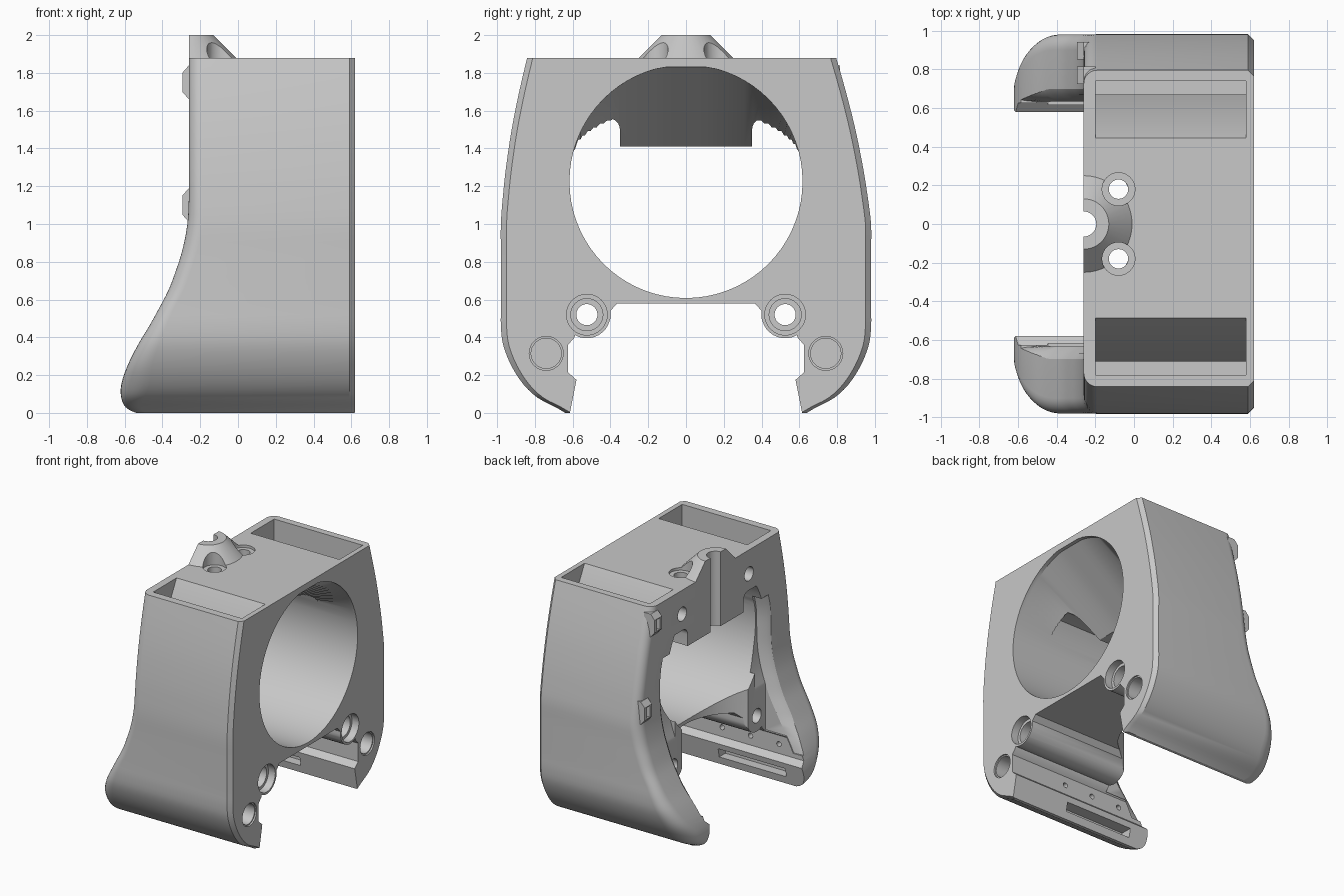
import bpy
import bmesh
from math import cos, sin, radians, sqrt

default_cube = bpy.data.objects.get("Cube")
if default_cube:
    bpy.data.objects.remove(default_cube, do_unlink=True)

material = bpy.data.materials.new("plain grey")
material.use_nodes = True
grey = (0.58, 0.58, 0.58, 1)
material.diffuse_color = grey
for node in material.node_tree.nodes:
    if node.type == 'BSDF_PRINCIPLED':
        node.inputs["Base Color"].default_value = grey


def loft(name, rings):
    """Closed solid through a list of equally long point rings."""
    bm = bmesh.new()
    layers = [[bm.verts.new(point) for point in ring] for ring in rings]
    count = len(layers[0])
    for low, high in zip(layers, layers[1:]):
        for i in range(count):
            j = (i + 1) % count
            bm.faces.new((low[i], low[j], high[j], high[i]))
    bm.faces.new(layers[0][::-1])
    bm.faces.new(layers[-1])
    bmesh.ops.recalc_face_normals(bm, faces=bm.faces[:])
    mesh = bpy.data.meshes.new(name)
    bm.to_mesh(mesh)
    bm.free()
    mesh.materials.append(material)
    part = bpy.data.objects.new(name, mesh)
    bpy.context.scene.collection.objects.link(part)
    return part


def prism(name, outline, axis, start, end):
    """Extrude a flat outline along the x, y or z axis."""
    place = {'x': lambda a, b, t: (t, a, b),
             'y': lambda a, b, t: (a, t, b),
             'z': lambda a, b, t: (a, b, t)}[axis]
    return loft(name, [[place(a, b, t) for a, b in outline] for t in (start, end)])


def arc(cx, cy, radius, start, end, steps):
    angles = [radians(start + (end - start) * i / steps) for i in range(steps + 1)]
    return [(cx + radius * cos(a), cy + radius * sin(a)) for a in angles]


def circle(cx, cy, radius, steps=32):
    return arc(cx, cy, radius, 0, 360, steps)[:-1]


def box(a, b, c, d):
    return [(a, b), (c, b), (c, d), (a, d)]


def smooth_rows(rows, steps=3):
    """Pass a smooth curve through rows of numbers."""
    padded = [rows[0]] + rows + [rows[-1]]
    result = []
    for p, q, r, s in zip(padded, padded[1:], padded[2:], padded[3:]):
        for t in (i / steps for i in range(steps)):
            result.append([b + t / 2 * (c - a + t * (2 * a - 5 * b + 4 * c - d
                                                     + t * (3 * (b - c) + d - a)))
                           for a, b, c, d in zip(p, q, r, s)])
    return result + [rows[-1]]


def activate(part):
    bpy.ops.object.select_all(action='DESELECT')
    part.select_set(True)
    bpy.context.view_layer.objects.active = part


def combine(target, tool, operation='DIFFERENCE'):
    tool.hide_render = True
    modifier = target.modifiers.new("combine", 'BOOLEAN')
    modifier.operation = operation
    modifier.solver = 'EXACT'
    modifier.object = tool
    activate(target)
    bpy.ops.object.modifier_apply(modifier=modifier.name)
    bpy.data.objects.remove(tool, do_unlink=True)


# Outer body: height, back edge, half width, back corner radius
levels = smooth_rows([
    (0, -.55, .64, .06), (.03, -.595, .69, .08), (.08, -.618, .785, .12),
    (.15, -.618, .86, .15), (.25, -.585, .925, .13), (.36, -.53, .968, .11),
    (.46, -.47, .98, .09), (.55, -.42, .98, .08), (.65, -.368, .98, .08),
    (.75, -.33, .98, .08), (.86, -.295, .98, .08), (1, -.268, .98, .08),
    (1.15, -.26, .965, .07), (1.3, -.26, .945, .07), (1.5, -.26, .91, .07),
    (1.7, -.26, .865, .07), (1.88, -.26, .818, .07)])
front_x = .62
chamfer = .03


def body_ring(z, back, width, radius):
    shift = -.023 * max(0, z - 1) / .88
    side = [(front_x, width - chamfer), (front_x - chamfer, width)]
    side += arc(back + radius, width - radius, radius, 90, 180, 8)
    outline = side + [(x, -y) for x, y in reversed(side)]
    return [(x, y + shift, z) for x, y in outline]


body = loft("shroud_body", [body_ring(*level) for level in levels])

# Half-cone bracket on the top
bracket_rings = []
for z, radius in ((1.86, .27), (2, .13)):
    bracket_rings.append([(x, y, z) for x, y in arc(-.26, 0, radius, -90, 90, 24)])
combine(body, loft("top_bracket", bracket_rings), 'UNION')

# Funnel: round inlet with a ceiling sloping down to the back
hole_z = 1.225
hole_radius = .617
funnel_rings = []
for x, ceiling in ((front_x + .01, 1.83), (front_x - .03, 1.83), (.03, 1.41), (-.35, 1.41)):
    funnel_rings.append([(x, y, min(z, ceiling))
                         for y, z in circle(0, hole_z, hole_radius, 72)])
combine(body, loft("funnel_cutter", funnel_rings))

# Rounded notches either side of the central back wall
for side in (1, -1):
    notch = arc(0, hole_z, .612, 5, 33, 8) + arc(.41, 1.5, .06, 90, 180, 6)
    notch = [(side * y, z) for y, z in notch + [(.35, 1.28)]]
    combine(body, prism("notch_cutter", notch, 'x', -.4, .3))

# Channel between the arms, below the funnel
half = [(.62, -.1), (.615, 0), (.58, .175), (.625, .215), (.625, .36), (.59, .4)]
half += arc(.525, .52, .125, -60, -155, 8)
half += [(.4, .5), (.4, .54), (.365, .58)]
channel = half + [(-y, z) for y, z in reversed(half)]
combine(body, prism("channel_cutter", channel, 'x', -1, 1))

# Open back, with the funnel floor cut to a curve
opening = [(-.8, .632), (-.255, .632)] + arc(-.45, 0, .46, 65, -65, 26)
opening += [(-.255, -.632), (-.8, -.632)]
combine(body, prism("back_opening_cutter", opening, 'z', .37, 1.2))

# Flared inner edges of the arms, following the back curve
for side in (1, -1):
    flare_rings = []
    for z, back, width, radius in levels:
        if .24 < z < 1.5:
            edge = sqrt(.632 ** 2 - max(0, z - hole_z) ** 2)
            flare = .08 * min(1, (z - .2) / .3)
            outline = [(back - .1, .5), (back - .1, edge + flare),
                       (back - .01, edge + flare), (back + .02, edge + flare * .45),
                       (back + .08, edge), (back + .08, .5)]
            flare_rings.append([(x, side * y, z) for x, y in outline])
    combine(body, loft("flare_cutter", flare_rings))

for side in (1, -1):
    # Deep top pocket with a slanted inner wall
    pocket = [(.455, 1.9), (.76, 1.9), (.76, .46), (.69, .46), (.69, 1.46)]
    pocket = [(side * y - .02, z) for y, z in pocket]
    combine(body, prism("pocket_cutter", pocket, 'x', -.2, .58))

    # Stepped screw hole and blind magnet hole in the inlet face
    for radius, depth in ((.108, .06), (.085, .14), (.056, 1.1)):
        outline = circle(side * .525, .52, radius)
        combine(body, prism("screw_cutter", outline, 'x', front_x - depth, .7))
    for radius, depth in ((.09, .012), (.08, .12)):
        outline = circle(side * .74, .315, radius)
        combine(body, prism("magnet_cutter", outline, 'x', front_x - depth, .7))

    # Vertical bracket hole with counterbore
    for radius, bottom in ((.05, 1.2), (.085, 1.86)):
        outline = circle(-.08, side * .18, radius)
        combine(body, prism("bracket_hole_cutter", outline, 'z', bottom, 2.1))

    # Mounting hole in the back wall
    outline = circle(side * .42, 1.69, .055)
    combine(body, prism("back_hole_cutter", outline, 'x', -.4, -.14))

    # Air slot and pin holes inside the arm
    slot = box(-.46, .06, .13, .13)
    combine(body, prism("slot_cutter", slot, 'y', side * .5, side * .68))
    for x in (.12, -.13, -.38):
        outline = circle(x, .29, .02, 16)
        combine(body, prism("pin_cutter", outline, 'y', side * .5, side * .68))

# Vertical groove through the bracket and back wall
combine(body, prism("groove_cutter", circle(-.26, 0, .065), 'z', 1.2, 2.1))

# Small cable loops on one back corner
loops = []
for name, y, z in (("upper_cable_loop", .775, 1.75), ("lower_cable_loop", .9, 1.1)):
    profile = [(-.2, z - .09), (-.26, z - .09), (-.295, z - .05),
               (-.295, z + .05), (-.26, z + .09), (-.2, z + .09)]
    loop = prism(name, profile, 'y', y - .05, y + .04)
    window = box(y - .025, z - .045, y + .01, z + .045)
    combine(loop, prism("loop_cutter", window, 'x', -.4, -.265))
    loops.append(loop)

for part in [body] + loops:
    activate(part)
    bpy.ops.object.shade_smooth_by_angle(angle=radians(30))
